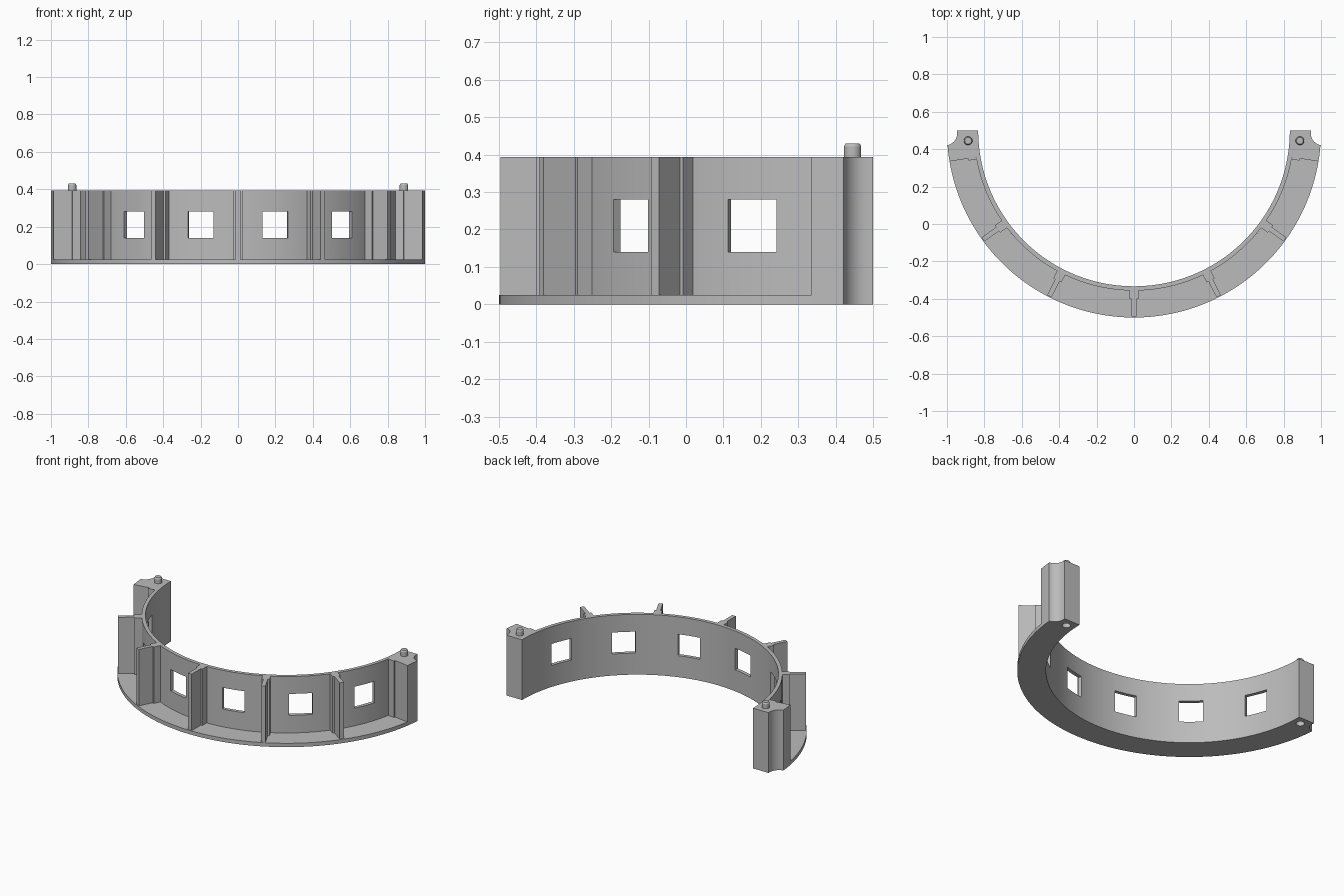
import bpy, bmesh, math
from mathutils import Matrix, Vector

if "Cube" in bpy.data.objects:
    bpy.data.objects.remove(bpy.data.objects["Cube"], do_unlink=True)

CY = 0.5                                # centre of the half ring
R_IN, R_WALL, R_FLANGE, R_OUT = 0.833, 0.856, 0.9, 1.0
TOP, FLOOR = 0.393, 0.025
STEP = 27.08                            # angle between ribs
END = 90 - 3 * STEP                     # angle where the end posts start
RIB, FLANGE = 0.013, 0.024              # half widths

grey = bpy.data.materials.new("plain grey")
grey.use_nodes = True
colour = (0.5, 0.5, 0.5, 1)
grey.diffuse_color = colour
grey.node_tree.nodes["Principled BSDF"].inputs["Base Color"].default_value = colour


def polar(r, deg, off=0.0):
    """Point at radius r, deg below the +x end, shifted sideways by off."""
    a = math.radians(deg)
    return (r * math.cos(a) - off * math.sin(a), CY - r * math.sin(a) - off * math.cos(a))


def arc(r, a0, a1, n):
    return [polar(r, a0 + (a1 - a0) * i / n) for i in range(n + 1)]


def make(name, bm):
    bmesh.ops.recalc_face_normals(bm, faces=bm.faces)
    mesh = bpy.data.meshes.new(name)
    bm.to_mesh(mesh)
    bm.free()
    mesh.materials.append(grey)
    ob = bpy.data.objects.new(name, mesh)
    bpy.context.collection.objects.link(ob)
    return ob


def prism(name, outline, z0, z1):
    bm = bmesh.new()
    face = bm.faces.new([bm.verts.new((x, y, z0)) for x, y in outline])
    out = bmesh.ops.extrude_face_region(bm, geom=[face])
    top = [v for v in out["geom"] if isinstance(v, bmesh.types.BMVert)]
    bmesh.ops.translate(bm, verts=top, vec=(0, 0, z1 - z0))
    return make(name, bm)


def cut(ob, cutter):
    mod = ob.modifiers.new("cut", "BOOLEAN")
    mod.operation, mod.solver, mod.object = "DIFFERENCE", "EXACT", cutter
    bpy.context.view_layer.update()
    result = bpy.data.meshes.new_from_object(ob.evaluated_get(bpy.context.evaluated_depsgraph_get()))
    ob.modifiers.clear()
    ob.data = result
    bpy.data.objects.remove(cutter, do_unlink=True)


def smooth(ob):
    bpy.ops.object.select_all(action="DESELECT")
    ob.select_set(True)
    bpy.context.view_layer.objects.active = ob
    bpy.ops.object.shade_smooth_by_angle(angle=math.radians(25))


# Curved wall with six square windows
wall = prism("curved_wall", arc(R_IN, END, 180 - END, 96) + arc(R_WALL, 180 - END, END, 96), 0, TOP)
bm = bmesh.new()
for i in range(6):
    deg = END + STEP * (i + 0.5)
    x, y = polar(R_IN, deg)
    place = Matrix.Translation((x, y, 0.21)) @ Matrix.Rotation(-math.radians(deg), 4, "Z")
    bmesh.ops.create_cube(bm, size=1, matrix=place @ Matrix.Diagonal((0.2, 0.14, 0.14, 1)))
cut(wall, make("window_cutter", bm))
smooth(wall)

# Floor ledge around the outside of the wall
edge = END + 0.6
smooth(prism("floor_ledge", arc(R_WALL, edge, 180 - edge, 96) + arc(R_OUT, 180 - edge, edge, 96), 0, FLOOR))

# Ribs, stepped wider where they meet the wall
for i in range(1, 6):
    deg = END + STEP * i
    half = [(R_WALL - 0.003, FLANGE), (R_FLANGE, FLANGE), (R_FLANGE, RIB), (0.995, RIB)]
    outline = [polar(r, deg, w) for r, w in half] + [polar(r, deg, -w) for r, w in reversed(half)]
    prism(f"rib_{i}", outline, FLOOR - 0.005, TOP)

# End posts with a scooped outer corner, a socket below and a peg on top
post = arc(R_IN, 0, END, 8)
post += [polar(R_WALL, END), polar(R_WALL, END, FLANGE), polar(R_FLANGE, END, FLANGE),
         polar(R_FLANGE, END, RIB), polar(R_OUT, END, RIB)]
post += arc(R_OUT, END, 4.7, 6)
scoop = Vector((1.01, 0.485))
for i in range(9):
    a = math.radians(260 - 75 * i / 8)
    post.append((scoop.x + 0.065 * math.cos(a), scoop.y + 0.065 * math.sin(a)))
post.append((0.945, CY))

for side, s in (("left", 1), ("right", -1)):
    ob = prism(f"{side}_end_post", [(s * x, y) for x, y in post], 0, TOP)
    bm = bmesh.new()
    bmesh.ops.create_cone(bm, cap_ends=True, segments=32, radius1=0.025, radius2=0.025,
                          depth=0.1, matrix=Matrix.Translation((s * 0.887, 0.445, 0)))
    cut(ob, make("socket_cutter", bm))
    smooth(ob)
    bm = bmesh.new()
    for r2, z0, z1 in ((0.023, TOP - 0.01, 0.422), (0.018, 0.422, 0.43)):
        bmesh.ops.create_cone(bm, cap_ends=True, segments=32, radius1=0.023, radius2=r2,
                              depth=z1 - z0, matrix=Matrix.Translation((s * 0.887, 0.445, (z0 + z1) / 2)))
    smooth(make(f"{side}_peg", bm))
